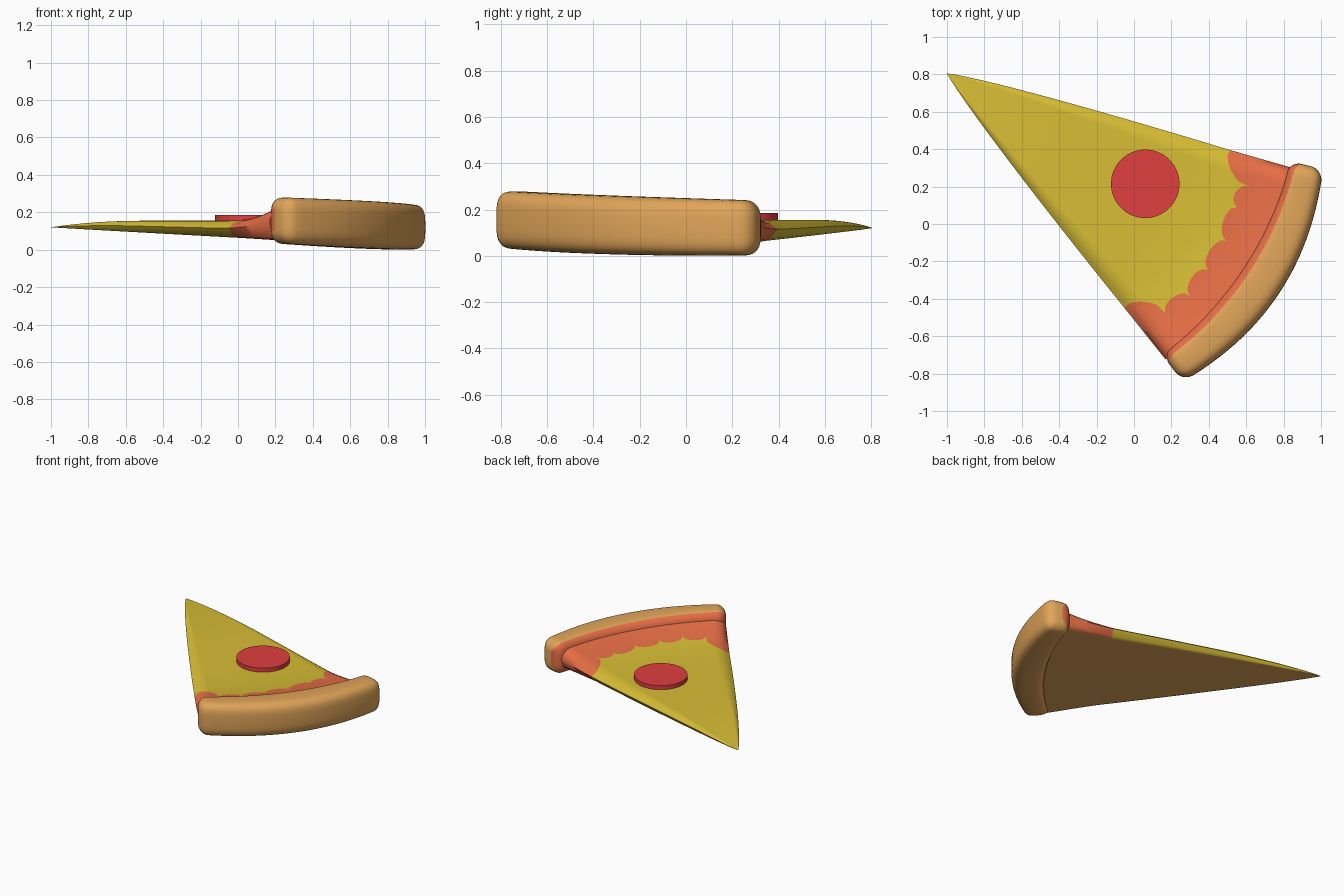
import bpy, bmesh
from math import sin, cos, pi, radians, sqrt, copysign, hypot

if "Cube" in bpy.data.objects:
    bpy.data.objects.remove(bpy.data.objects["Cube"])

TIP = (-1.0, 0.805)          # the slice is a circular sector around its tip
A0, A1 = -52.6, -14.3        # sector angles in degrees


def material(name, rgb):
    m = bpy.data.materials.new(name)
    m.diffuse_color = (*rgb, 1)
    m.use_nodes = True
    m.node_tree.nodes["Principled BSDF"].inputs["Base Color"].default_value = m.diffuse_color
    return m


CHEESE = material("cheese", (0.68, 0.51, 0.035))
SAUCE = material("sauce", (0.79, 0.155, 0.06))
CRUST = material("baked_dough", (0.75, 0.375, 0.1))
MEAT = material("cured_meat", (0.75, 0.05, 0.05))


def polar(r, deg):
    return TIP[0] + r * cos(radians(deg)), TIP[1] + r * sin(radians(deg))


def finish(bm, name, mats, angle=40):
    bmesh.ops.remove_doubles(bm, verts=bm.verts, dist=1e-5)
    bmesh.ops.recalc_face_normals(bm, faces=bm.faces)
    me = bpy.data.meshes.new(name)
    bm.to_mesh(me)
    bm.free()
    ob = bpy.data.objects.new(name, me)
    bpy.context.collection.objects.link(ob)
    for m in mats:
        me.materials.append(m)
    bpy.ops.object.select_all(action='DESELECT')
    ob.select_set(True)
    bpy.context.view_layer.objects.active = ob
    bpy.ops.object.shade_smooth_by_angle(angle=radians(angle))
    return ob


def add_face(bm, verts, mat):
    verts = list(dict.fromkeys(verts))
    if len(verts) > 2:
        bm.faces.new(verts).material_index = mat


# Scalloped cheese edge: arcs between cusps, bulging towards the tip
cusps = [(-.05, -.45), (.17, -.48), (.30, -.385), (.395, -.245),
         (.495, -.09), (.55, .09), (.62, .20), (.515, .395)]
STEP = 12
scallop = []
for (ax, ay), (bx, by) in zip(cusps, cusps[1:]):
    dx, dy = bx - ax, by - ay
    n = hypot(dx, dy)
    for k in range(STEP):
        t = k / STEP
        h = 0.048 * sqrt(4 * t * (1 - t))
        scallop.append((ax + dx * t - dy / n * h, ay + dy * t + dx / n * h))
scallop.append(cusps[-1])
COLS = len(scallop) - 1
mid = ((cusps[0][0] + cusps[-1][0]) / 2, (cusps[0][1] + cusps[-1][1]) / 2)


# Slice: rows from tip to scallop (cheese), then scallop to crust (sauce)
def plan(row, j):
    sx, sy = scallop[j]
    if row <= 1:
        return tuple(TIP[i] + row * (mid[i] - TIP[i])
                     + ((sx, sy)[i] - mid[i]) * row ** 0.9 for i in (0, 1))
    ex, ey = polar(1.925, A0 + (A1 - 1 - A0) * j / COLS)
    t = row - 1
    return sx + (ex - sx) * t, sy + (ey - sy) * t


def rounding(v, width):
    k = max(0, (abs(v) - 1 + width) / width)
    return sqrt(max(0, 1 - k * k))


def heights(x, y, j):
    r = hypot(x - TIP[0], y - TIP[1]) / 1.9
    v = 2 * j / COLS - 1
    rise = 0.07 * (1 - 0.45 * j / COLS) * max(0, (r - .78) / .22) ** 2
    top = 0.12 + 0.035 * (1 - (1 - min(1, r / .4)) ** 2) + rise
    low = 0.12 - 0.068 * min(r, 1)
    side = low + 0.55 * (top - low)
    return (side + (top - side) * rounding(v, 0.14),
            side + (low - side) * rounding(v, 0.06))


rows = [(i / 14) ** 1.4 for i in range(15)] + [1 + i / 8 for i in range(1, 9)]
bm = bmesh.new()
top, low = [], []
for row in rows:
    pts = [(*plan(row, j), j) for j in range(COLS + 1)]
    top.append([bm.verts.new((x, y, heights(x, y, j)[0])) for x, y, j in pts])
    low.append([bm.verts.new((x, y, heights(x, y, j)[1])) for x, y, j in pts])
for i in range(len(rows) - 1):
    colour = 0 if rows[i] < 0.999 else 1
    for j in range(COLS):
        edge = j < 2 or j >= COLS - 2
        for grid, mat in ((top, colour), (low, colour if edge else 2)):
            add_face(bm, [grid[i][j], grid[i][j + 1],
                          grid[i + 1][j + 1], grid[i + 1][j]], mat)
for j in range(COLS):
    add_face(bm, [top[-1][j], top[-1][j + 1], low[-1][j + 1], low[-1][j]], 1)
finish(bm, "slice_base", [CHEESE, SAUCE, CRUST], 60)


# Crust: rounded section swept along the arc, sauce on its inner face
N, R = 40, 0.065


def power(c):
    return copysign(abs(c) ** (2 / 3.6), c)


section = [(power(round(cos(2 * pi * i / N), 9)),
            power(round(sin(2 * pi * i / N), 9))) for i in range(N)]
ends = [R * (1 - cos(k * pi / 12)) for k in range(7)]
length = radians(A1 - A0) * 2.0
path = ends + [R + (length - 2 * R) * k / 28 for k in range(1, 28)]
path += [length - d for d in reversed(ends)]


def sauce(ids):
    c = sum(section[i][0] for i in ids) / len(ids)
    z = sum(section[i][1] for i in ids) / len(ids)
    return 1 if c < -0.62 and z > -0.8 else 0


bm = bmesh.new()
rings = []
for d in path:
    s = d / length
    k = max(0, 1 - min(d, length - d) / R)
    inset = R * (1 - sqrt(max(0, 1 - k * k)))
    r0, r1 = 1.893, 2.075 + 0.055 * sin(pi * s)
    z1 = 0.281 - 0.042 * s
    z0 = 0.04 * (1 - s) ** 2 + 0.008 * s * s - 0.006
    z0 = max(0, z0)
    hw, hz = (r1 - r0) / 2 - inset, (z1 - z0) / 2 - inset
    ring = []
    for c, h in section:
        x, y = polar((r0 + r1) / 2 + c * hw, A0 + (A1 - A0) * s)
        ring.append(bm.verts.new((x, y, (z0 + z1) / 2 + h * hz)))
    rings.append(ring)
for a, b in zip(rings, rings[1:]):
    for i in range(N):
        n = (i + 1) % N
        add_face(bm, [a[i], a[n], b[n], b[i]], sauce((i, n)))
for ring in (rings[0], rings[-1]):
    for i in range(N // 2):
        ids = [i, i + 1, (N - i - 1) % N, (N - i) % N]
        add_face(bm, [ring[k] for k in ids], sauce(ids))
finish(bm, "crust", [CRUST, SAUCE], 60)

# Round meat topping
bm = bmesh.new()
bmesh.ops.create_cone(bm, cap_ends=True, segments=64, radius1=0.183,
                      radius2=0.183, depth=0.06)
bmesh.ops.translate(bm, verts=bm.verts, vec=(0.06, 0.215, 0.156))
finish(bm, "meat_topping", [MEAT])
